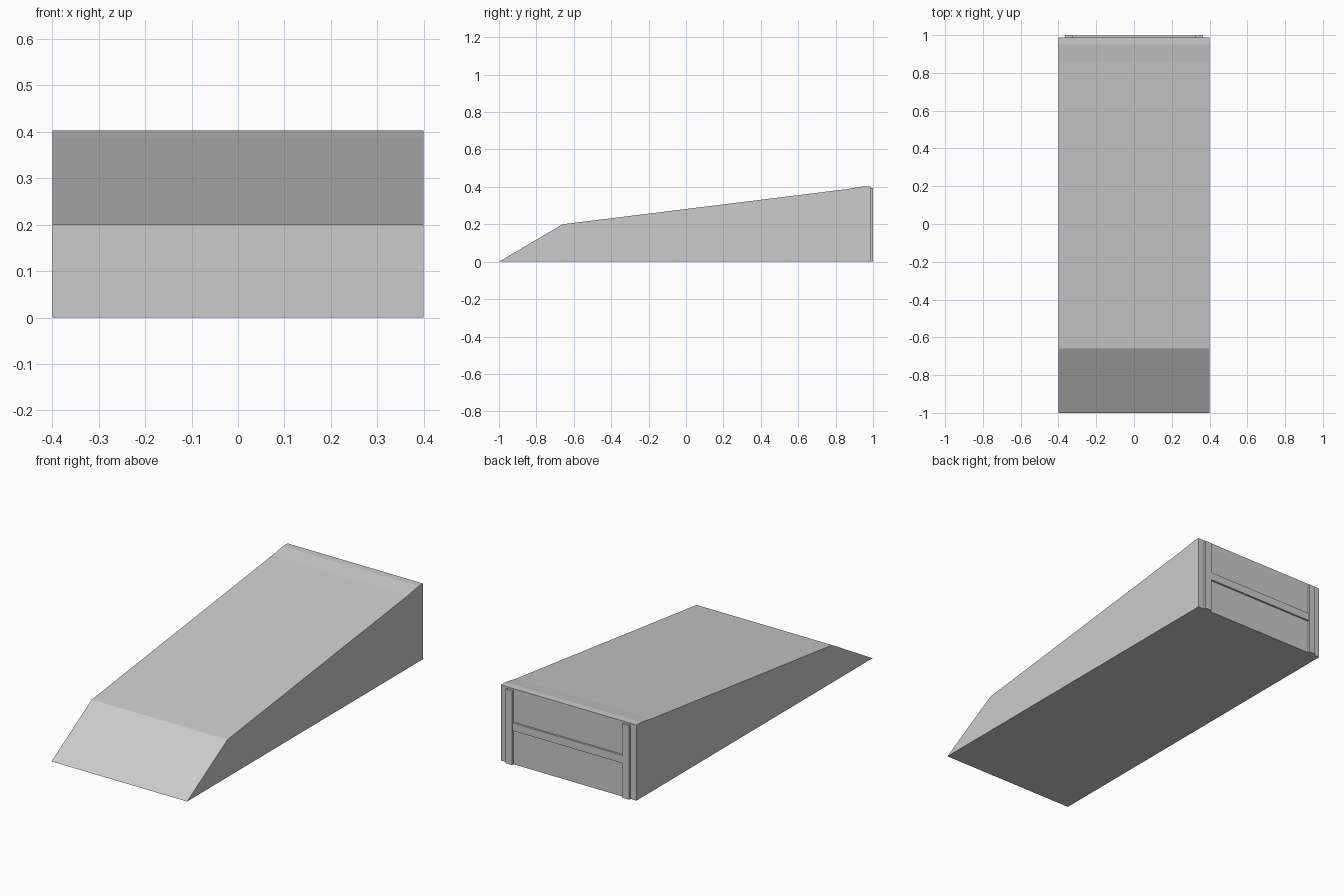
import bpy, bmesh

if "Cube" in bpy.data.objects:
    bpy.data.objects.remove(bpy.data.objects["Cube"])

BACK = 0.988  # rear plane of the ramp body


def add_object(name, bm):
    bmesh.ops.recalc_face_normals(bm, faces=bm.faces)
    mesh = bpy.data.meshes.new(name)
    bm.to_mesh(mesh)
    bm.free()
    obj = bpy.data.objects.new(name, mesh)
    bpy.context.collection.objects.link(obj)
    return obj


def box(name, lo, hi):
    bm = bmesh.new()
    bmesh.ops.create_cube(bm, size=1)
    for v in bm.verts:
        v.co = [(a + b) / 2 + c * (b - a) for a, b, c in zip(lo, hi, v.co)]
    return add_object(name, bm)


# Ramp body: side profile (y, z) extruded across the width
profile = [(-1, 0), (-0.66, 0.2), (0.86, 0.388), (0.95, 0.403), (BACK, 0.403), (BACK, 0)]
bm = bmesh.new()
side = bm.faces.new([bm.verts.new((-0.4, y, z)) for y, z in profile])
extruded = bmesh.ops.extrude_face_region(bm, geom=[side], use_keep_orig=True)
new_verts = [g for g in extruded["geom"] if isinstance(g, bmesh.types.BMVert)]
bmesh.ops.translate(bm, verts=new_verts, vec=(0.8, 0, 0))
add_object("ramp_body", bm)

# Rear frame: two upright posts and a crossbar between them
for name, x in (("left_rear_post", -0.345), ("right_rear_post", 0.345)):
    box(name, (x - 0.019, BACK, 0), (x + 0.019, 1, 0.395))
box("rear_crossbar", (-0.326, BACK, 0.183), (0.326, 0.998, 0.225))
